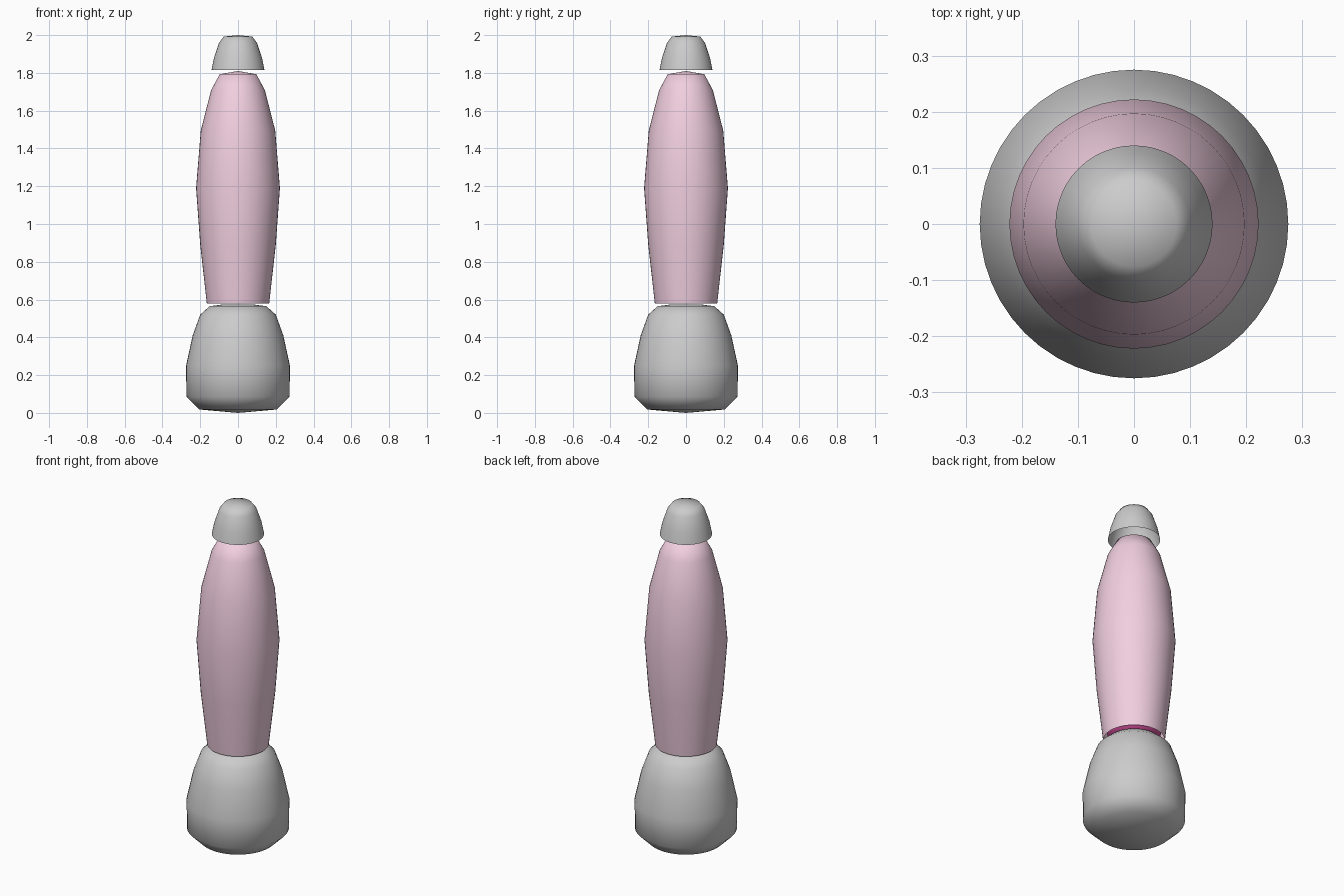
import bpy, bmesh, math

if "Cube" in bpy.data.objects:
    bpy.data.objects.remove(bpy.data.objects["Cube"])

SEGMENTS = 48


def material(name, rgb):
    mat = bpy.data.materials.new(name)
    mat.diffuse_color = (*rgb, 1.0)
    mat.use_nodes = True
    mat.node_tree.nodes["Principled BSDF"].inputs["Base Color"].default_value = mat.diffuse_color
    return mat


def lathe(name, profile, mat=None):
    """Revolve (radius, z) points, ordered bottom to top, about the z axis."""
    bm = bmesh.new()
    verts = [bm.verts.new((r, 0, z)) for r, z in profile]
    edges = [bm.edges.new(pair) for pair in zip(verts, verts[1:])]
    bmesh.ops.spin(bm, geom=verts + edges, cent=(0, 0, 0), axis=(0, 0, 1),
                   angle=math.tau, steps=SEGMENTS, use_merge=True)
    bmesh.ops.remove_doubles(bm, verts=bm.verts, dist=1e-4)
    bmesh.ops.recalc_face_normals(bm, faces=bm.faces)
    # open shells: make sure the side faces point outward
    side = max(bm.faces, key=lambda f: f.calc_center_median().xy.length)
    if side.normal.xy.dot(side.calc_center_median().xy) < 0:
        bmesh.ops.reverse_faces(bm, faces=bm.faces)
    for face in bm.faces:
        face.smooth = True
    mesh = bpy.data.meshes.new(name)
    bm.to_mesh(mesh)
    bm.free()
    obj = bpy.data.objects.new(name, mesh)
    bpy.context.collection.objects.link(obj)
    if mat:
        mesh.materials.append(mat)
    return obj


pink = material("pink_glass", (0.88, 0.62, 0.74))
magenta = material("magenta_wax", (0.65, 0.08, 0.33))

# rounded base, closed top and bottom
lathe("base", [(0, 0), (0.205, 0.018), (0.273, 0.085), (0.275, 0.25),
               (0.24, 0.41), (0.2, 0.52), (0.15, 0.565), (0.08, 0.574), (0, 0.575)])

# tapered glass vessel, open underneath
lathe("glass", [(0.165, 0.578), (0.2, 0.89), (0.222, 1.19), (0.197, 1.495),
                (0.142, 1.71), (0.097, 1.793), (0, 1.81)], pink)

# wax pool hidden in the bottom of the glass
lathe("wax", [(0, 0.582), (0.14, 0.59), (0.15, 0.68), (0.1, 0.78), (0, 0.81)], magenta)

# cap, open underneath
lathe("cap", [(0.14, 1.815), (0.127, 1.88), (0.1, 1.96), (0.076, 1.992), (0, 2.0)])
